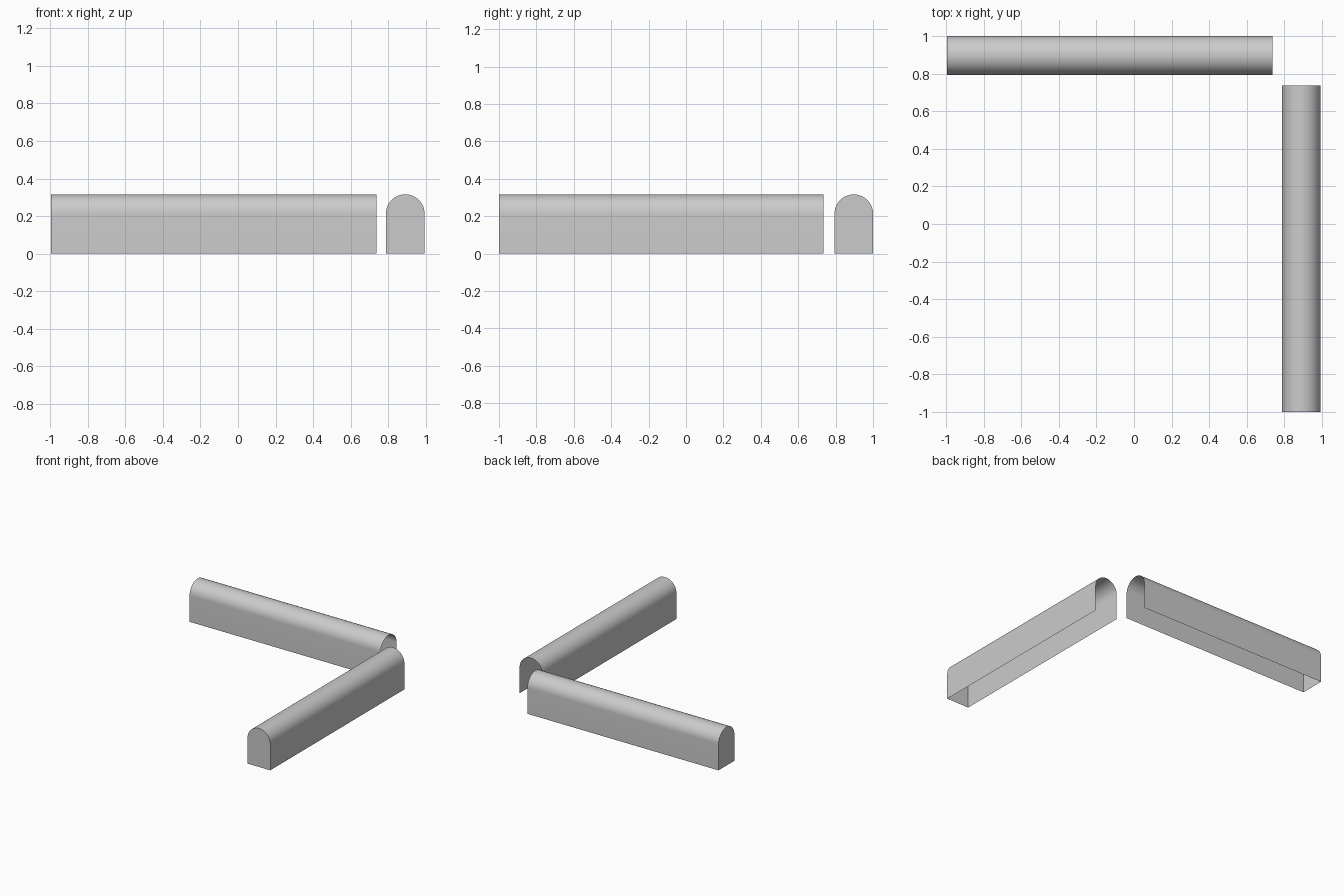
import bpy, bmesh
from math import pi, cos, sin, radians

if "Cube" in bpy.data.objects:
    bpy.data.objects.remove(bpy.data.objects["Cube"])

WIDTH, TOP, SEGS = 0.206, 0.316, 24
R = WIDTH / 2


def arched_bar(name, place, start, end):
    """Thin round-topped shell: open underneath and at its end, capped at its start."""
    bm = bmesh.new()
    section = [(-R, 0)]
    section += [(-R * cos(pi * i / SEGS), TOP - R + R * sin(pi * i / SEGS))
                for i in range(SEGS + 1)]
    section.append((R, 0))
    rings = [[bm.verts.new(place(t, a, z)) for a, z in section] for t in (start, end)]
    # side walls and rounded top
    for i in range(len(section) - 1):
        bm.faces.new((rings[0][i], rings[0][i + 1], rings[1][i + 1], rings[1][i]))
    # cap on the outer end
    bm.faces.new(rings[0])
    bmesh.ops.recalc_face_normals(bm, faces=bm.faces)
    top = max(bm.faces, key=lambda f: f.calc_center_median().z)
    if top.normal.z < 0:
        bmesh.ops.reverse_faces(bm, faces=bm.faces)
    mesh = bpy.data.meshes.new(name)
    bm.to_mesh(mesh)
    bm.free()
    obj = bpy.data.objects.new(name, mesh)
    bpy.context.collection.objects.link(obj)
    bpy.ops.object.select_all(action='DESELECT')
    obj.select_set(True)
    bpy.context.view_layer.objects.active = obj
    bpy.ops.object.shade_smooth_by_angle(angle=radians(30))


# bar along the back
arched_bar("back_bar", lambda t, a, z: (t, 1 - R + a, z), -0.995, 0.738)
# bar along the right side
arched_bar("right_bar", lambda t, a, z: (0.993 - R + a, t, z), -1.0, 0.736)
